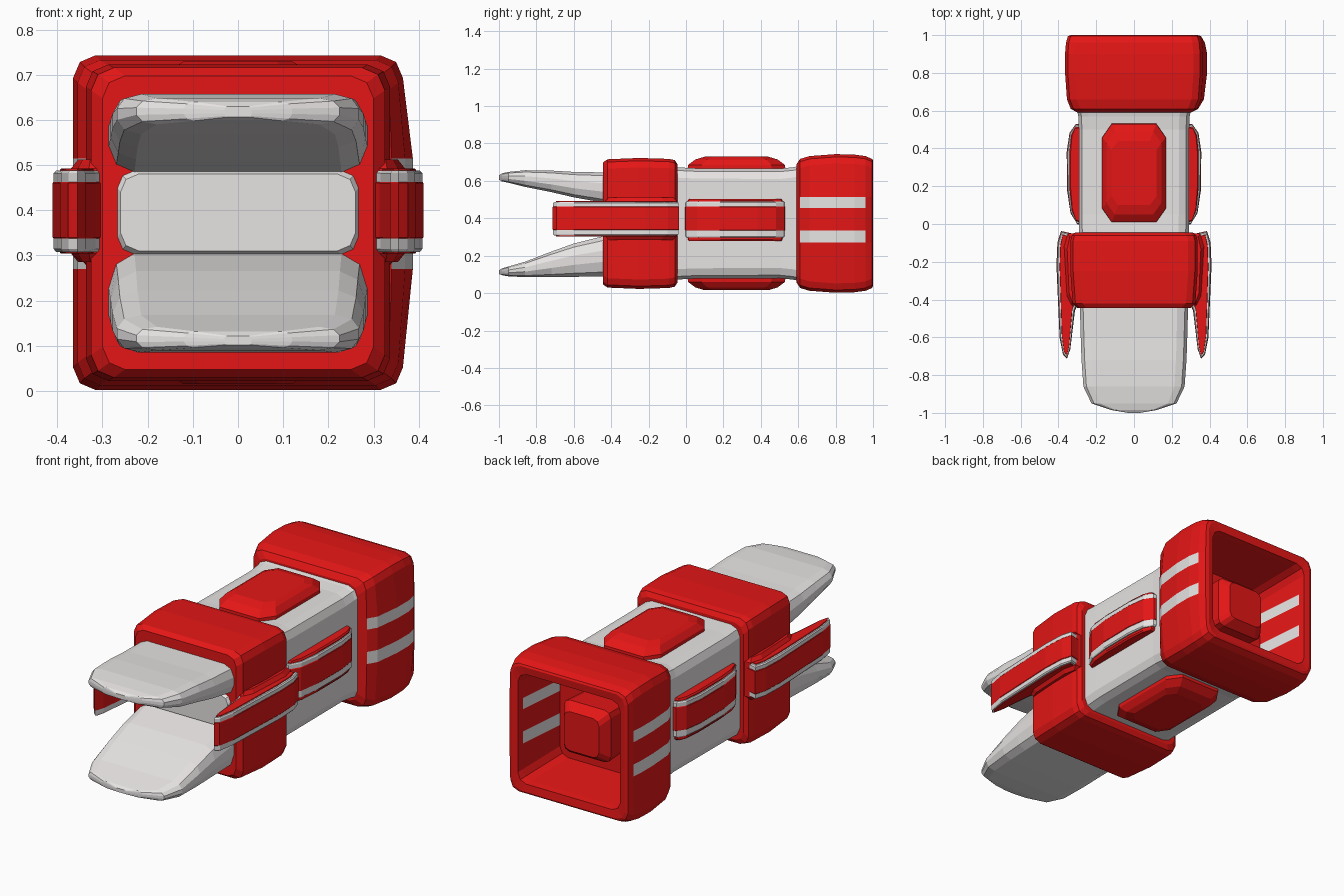
import bpy, bmesh
from mathutils import Vector

if "Cube" in bpy.data.objects:
    bpy.data.objects.remove(bpy.data.objects["Cube"])


def material(name, colour):
    m = bpy.data.materials.new(name)
    m.diffuse_color = (*colour, 1)
    m.use_nodes = True
    m.node_tree.nodes["Principled BSDF"].inputs["Base Color"].default_value = m.diffuse_color
    return m


RED = material("red_paint", (0.78, 0.008, 0.008))
WHITE = material("white_paint", (0.80, 0.77, 0.77))
MID = 0.3725


def loft(name, rings, mats, white_face=None):
    """Skin a list of equal-length point rings and cap both ends."""
    bm = bmesh.new()
    rows = [[bm.verts.new(p) for p in r] for r in rings]
    n = len(rows[0])
    for j in range(len(rows) - 1):
        a, b = rows[j], rows[j + 1]
        for i in range(n):
            k = (i + 1) % n
            f = bm.faces.new((a[i], a[k], b[k], b[i]))
            if white_face and white_face(j, f.calc_center_median()):
                f.material_index = 1
    bm.faces.new(rows[0][::-1])
    bm.faces.new(rows[-1])
    bmesh.ops.recalc_face_normals(bm, faces=bm.faces)
    me = bpy.data.meshes.new(name)
    bm.to_mesh(me)
    bm.free()
    for m in mats:
        me.materials.append(m)
    ob = bpy.data.objects.new(name, me)
    bpy.context.collection.objects.link(ob)
    return ob


def section(y, xl, xr, z0, z1, c, cz=None, splits=(), bulge=0.0):
    """Rounded rectangle in the xz plane; splits add points up both sides."""
    cz = cz or c
    right = [(xr - c, z0), (xr - .3 * c, z0 + .3 * cz), (xr, z0 + cz)]
    right += [(xr + bulge, z) for z in splits]
    right += [(xr, z1 - cz), (xr - .3 * c, z1 - .3 * cz), (xr - c, z1)]
    left = [(xl + c, z1), (xl + .3 * c, z1 - .3 * cz), (xl, z1 - cz)]
    left += [(xl, z) for z in reversed(splits)]
    left += [(xl, z0 + cz), (xl + .3 * c, z0 + .3 * cz), (xl + c, z0)]
    return [(x, y, z) for x, z in right + left]


def sym(y, w, z0, z1, c, cz=None):
    return section(y, -w, w, z0, z1, c, cz)


def mirror(ob):
    bpy.context.view_layer.objects.active = ob
    m = ob.modifiers.new("mirror", 'MIRROR')
    m.use_axis = (True, False, False)


def prism(name, plan, z0, z1, mat, grow=0.0, bevel=0.006):
    """Plan outline extruded up with chamfered rims, mirrored to both sides."""
    c = sum((Vector(p) for p in plan), Vector((0, 0))) / len(plan)
    sx = max(abs(p[0] - c.x) for p in plan)
    sy = max(abs(p[1] - c.y) for p in plan)

    def ring(z, g):
        return [(c.x + (x - c.x) * (1 + g / sx), c.y + (y - c.y) * (1 + g / sy), z) for x, y in plan]
    mirror(loft(name, [ring(z0, grow - bevel), ring(z0 + bevel, grow),
                       ring(z1 - bevel, grow), ring(z1, grow - bevel)], [mat]))


# Main body tube
loft("body", [sym(y, w, MID - h, MID + h, .055) for y, w, h in
              ((-.40, .285, .285), (-.05, .29, .30), (.05, .292, .295),
               (.50, .292, .293), (.57, .295, .30), (.62, .305, .31))], [WHITE])

# Front collar
loft("front_collar", [sym(y, w, MID - h, MID + h, .05) for y, w, h in
                      ((-.445, .30, .325), (-.42, .325, .343), (-.25, .337, .35),
                       (-.09, .337, .345), (-.06, .33, .338), (-.045, .31, .315))], [RED])

# Throat wall between the jaws
loft("throat", [sym(-.46, .26, .31, .48, .04), sym(-.40, .285, .28, .51, .03)], [WHITE])

# Upper and lower jaws
widths = ((-.42, .287), (-.60, .282), (-.72, .278), (-.86, .268), (-.95, .225), (-.985, .12), (-1.0, .03))
upper = ((.48, .645), (.512, .648), (.54, .655), (.568, .657), (.59, .648), (.598, .64), (.606, .63))
lower = ((.09, .31), (.087, .265), (.085, .222), (.085, .168), (.09, .142), (.096, .132), (.102, .122))
for name, heights in (("upper_jaw", upper), ("lower_jaw", lower)):
    loft(name, [sym(y, w, a, b, w * .2, (b - a) * .36)
                for (y, w), (a, b) in zip(widths, heights)], [WHITE])

# Hollow rear ring with white stripes, outer skin then inner skin
stripes = (.27, .335, .455, .515)
outer = ((.59, .30, .315, 0), (.61, .335, .345, .005), (.66, .355, .36, .015),
         (.80, .365, .3705, .022), (.90, .365, .368, .022), (.96, .36, .36, .015),
         (.995, .35, .345, .005), (1.0, .335, .335, 0))
inner = ((.995, .305, .295, 0), (.96, .30, .29, 0), (.68, .275, .265, 0))
rings = [section(y, -w, w, MID - h, MID + h, .05, splits=stripes, bulge=b)
         for y, w, h, b in outer + inner]
loft("rear_ring", rings, [RED, WHITE],
     lambda j, c: (1 <= j <= 4 or j == 9) and abs(c.x) > .25
     and (.28 < c.z < .32 or .47 < c.z < .50))

# Block nozzle inside the rear ring
loft("nozzle", [sym(y, w, MID - w, MID + w, .035) for y, w in
                ((.64, .10), (.70, .135), (.84, .14), (.89, .105))], [RED])

# Raised panels on the top and bottom of the body


def panel_ring(sign, h, w, l):
    pts = ((w * .7, -l), (w, -l * .72), (w, l * .72), (w * .7, l))
    pts += tuple((-x, y) for x, y in reversed(pts))
    return [(x, y + .27, MID + sign * h) for x, y in pts]


for name, sign in (("top_panel", 1), ("bottom_panel", -1)):
    loft(name, [panel_ring(sign, *p) for p in
                ((.27, .17, .262), (.312, .168, .26), (.342, .145, .22), (.357, .12, .17))], [RED])

# Side fins: white bar, red centre band, red inset plates
fin = ((.30, -.06), (.385, -.04), (.403, -.10), (.408, -.22), (.392, -.60), (.375, -.69),
       (.355, -.71), (.338, -.66), (.315, -.46), (.30, -.42))
prism("fin_bar", fin, .308, .488, WHITE)
prism("fin_band", fin, .337, .463, RED, .003, .003)
prism("fin_plate", fin, .304, .492, RED, -.016, .002)
root = ((.26, -.44), (.33, -.43), (.355, -.38), (.37, -.12), (.35, -.05), (.26, -.047))
prism("fin_root", root, .285, .512, RED, 0, .02)

# Side pods on the body, banded the same way
pod = ((.27, -.005), (.30, .0), (.335, .06), (.352, .18), (.354, .38), (.34, .48), (.31, .525), (.27, .53))
prism("pod_bar", pod, .298, .49, WHITE)
prism("pod_band", pod, .335, .463, RED, .003, .003)
prism("pod_plate", pod, .278, .503, RED, -.014, .008)
